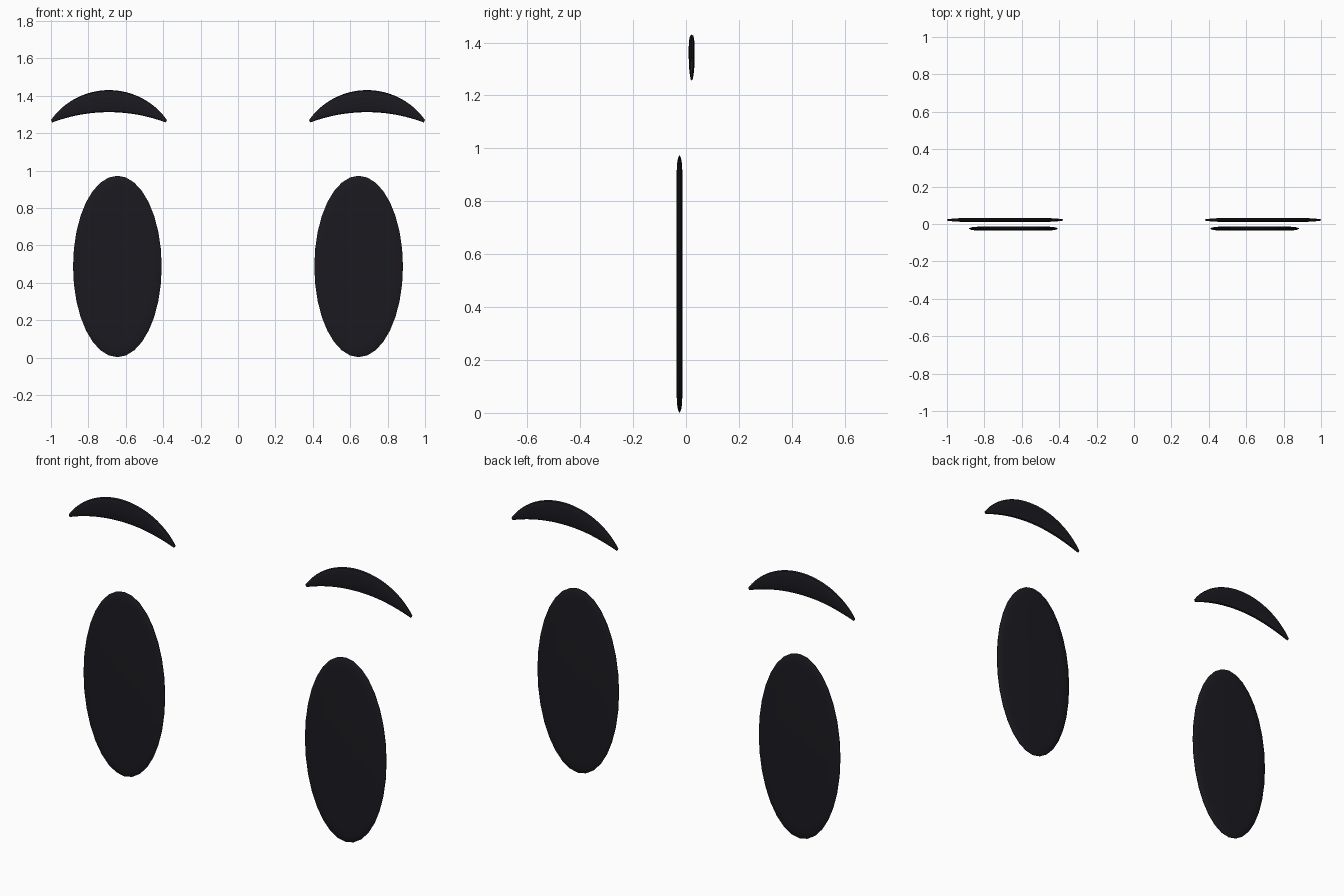
import bpy, bmesh, math

if "Cube" in bpy.data.objects:
    bpy.data.objects.remove(bpy.data.objects["Cube"])

black = bpy.data.materials.new("soft_black")
black.diffuse_color = (0.011, 0.010, 0.014, 1)
black.use_nodes = True
black.node_tree.nodes["Principled BSDF"].inputs["Base Color"].default_value = black.diffuse_color


def loft(name, rings):
    """Skin a list of equal closed rings and cap both ends."""
    bm = bmesh.new()
    loops = [[bm.verts.new(p) for p in ring] for ring in rings]
    n = len(loops[0])
    for a, b in zip(loops, loops[1:]):
        for i in range(n):
            j = (i + 1) % n
            bm.faces.new((a[i], a[j], b[j], b[i]))
    bm.faces.new(loops[0])
    bm.faces.new(loops[-1][::-1])
    bmesh.ops.recalc_face_normals(bm, faces=bm.faces)
    mesh = bpy.data.meshes.new(name)
    bm.to_mesh(mesh)
    bm.free()
    mesh.materials.append(black)
    obj = bpy.data.objects.new(name, mesh)
    bpy.context.collection.objects.link(obj)
    bpy.ops.object.select_all(action='DESELECT')
    obj.select_set(True)
    bpy.context.view_layer.objects.active = obj
    bpy.ops.object.shade_smooth_by_angle(angle=math.radians(40))
    return obj


def arc(half_width, z_end, z_peak, t):
    """Point on a circular arc, t from -1 to 1."""
    s = z_peak - z_end
    r = (half_width ** 2 + s ** 2) / (2 * s)
    a = math.asin(half_width / r) * t
    return r * math.sin(a), z_peak - r + r * math.cos(a)


def eye(name, cx):
    # thin oval disc with a softened rim: (inset, y offset)
    profile = [(0.055, -0.0105), (0.028, -0.009), (0.010, -0.006), (0, -0.0015),
               (0, 0.0015), (0.010, 0.006), (0.028, 0.009), (0.055, 0.0105)]
    angles = [2 * math.pi * i / 32 for i in range(32)]
    loft(name, [[(cx + (0.237 - d) * math.cos(a), -0.0245 + y,
                  0.487 + (0.485 - d) * math.sin(a)) for a in angles]
                for d, y in profile])


def brow(name, cx):
    # crescent between two arcs, with a rounded flat cross-section
    rings = []
    for k in range(25):
        t = -1 + k / 12
        xt, zt = arc(0.310, 1.270, 1.430, t)
        xb, zb = arc(0.303, 1.257, 1.312, t)
        thick = 0.004 + 0.0075 * (1 - abs(t) ** 5)
        ring = []
        for i in range(16):
            a = 2 * math.pi * i / 16
            c, s = math.cos(a), math.sin(a)
            v = 0.5 + 0.5 * s
            y = thick * math.copysign(abs(c) ** 0.65, c)
            ring.append((cx + xb + (xt - xb) * v, 0.0215 + y, zb + (zt - zb) * v))
        rings.append(ring)
    loft(name, rings)


for side, sign in (("left", 1), ("right", -1)):
    eye(side + "_eye", sign * 0.645)
    brow(side + "_eyebrow", sign * 0.69)
